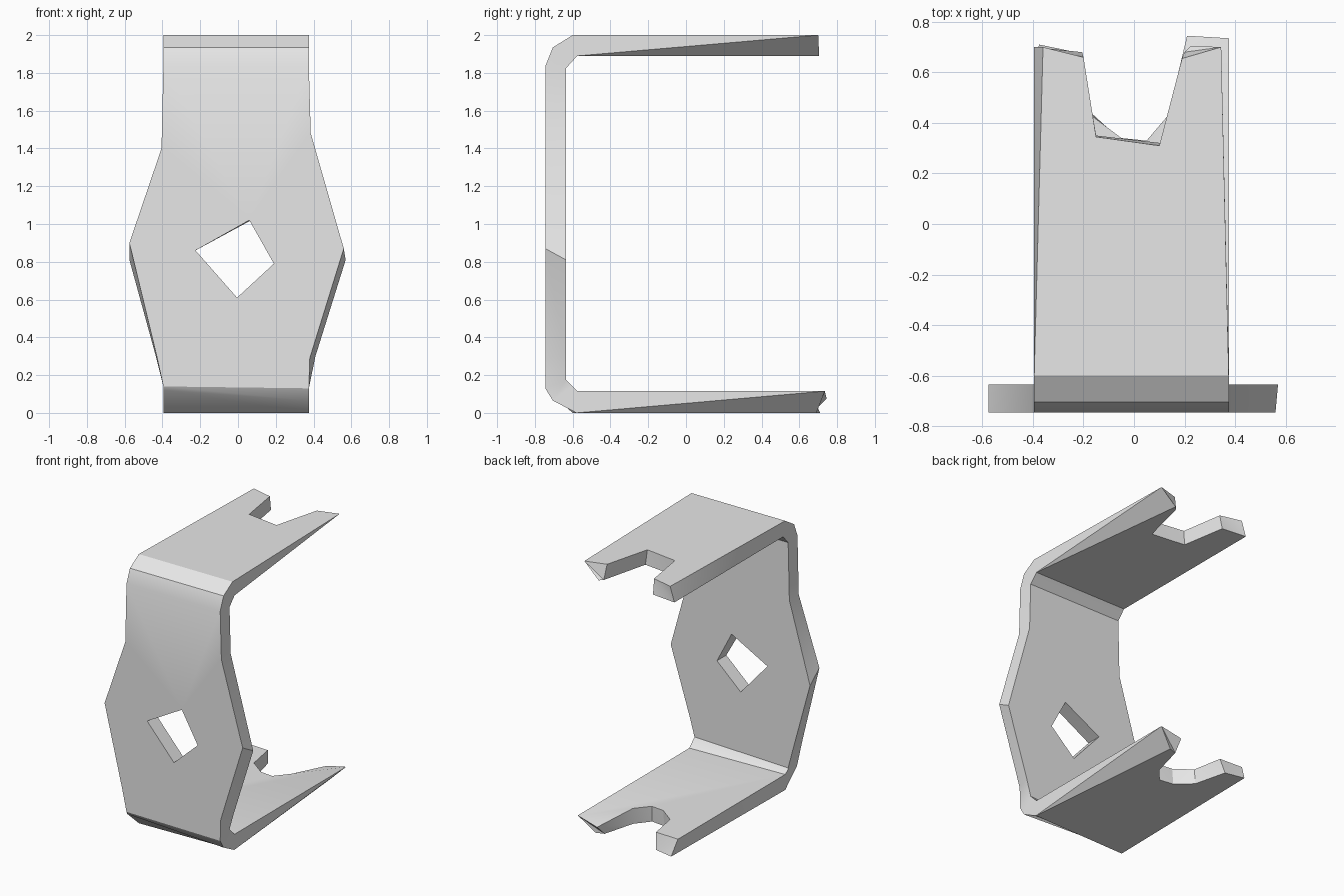
import bpy
import bmesh
import math

cube = bpy.data.objects.get("Cube")
if cube:
    bpy.data.objects.remove(cube, do_unlink=True)

# Main levels of the bent sheet: outer skin and inner skin
FRONT_OUT, FRONT_IN = -0.745, -0.635
TOP_OUT, TOP_IN = 2.0, 1.89
BASE_OUT, BASE_IN = 0.0, 0.115
LEFT_X, RIGHT_X = -0.395, 0.375

bm = bmesh.new()
inner_of = {}


def pair(outer, inner):
    """Add matching vertices on the outer and inner skins."""
    vert = bm.verts.new(outer)
    inner_of[vert] = bm.verts.new(inner)
    return vert


def bend(x, outer, inner):
    return [pair((x, *o), (x, *i)) for o, i in zip(outer, inner)]


def web(x, z, inner_x=None, inner_z=None):
    inner_x = x if inner_x is None else inner_x
    inner_z = z if inner_z is None else inner_z
    return pair((x, FRONT_OUT, z), (inner_x, FRONT_IN, inner_z))


def flange_edge(outer, inner, z_out, z_in):
    return [pair((*o, z_out), (*i, z_in)) for o, i in zip(outer, inner)]


def panel(verts):
    """Add one face on each skin."""
    bm.faces.new(verts)
    bm.faces.new([inner_of[v] for v in reversed(verts)])


# Side rails of the sheet, running from the top flange to the bottom flange
top_out = [(-0.6, TOP_OUT), (-0.705, 1.935), (FRONT_OUT, 1.835)]
top_in = [(-0.575, TOP_IN), (-0.605, 1.858), (FRONT_IN, 1.825)]
left = bend(LEFT_X, top_out, top_in)
left += [web(-0.405, 1.4), web(-0.575, 0.9, inner_z=0.81),
         web(-0.43, 0.3, inner_x=-0.435)]
left += bend(LEFT_X,
             [(FRONT_OUT, 0.14), (-0.735, 0.12), (-0.6, BASE_OUT)],
             [(FRONT_IN, 0.15), (-0.63, 0.135), (-0.6, BASE_IN)])
right = bend(RIGHT_X, top_out, top_in)
right += [web(0.385, 1.48), web(0.56, 0.87, inner_x=0.57, inner_z=0.81),
          web(0.38, 0.29, inner_x=0.41, inner_z=0.3)]
right += bend(RIGHT_X,
              [(FRONT_OUT, 0.13), (-0.705, 0.065), (-0.58, BASE_OUT)],
              [(FRONT_IN, 0.175), (-0.605, 0.145), (-0.575, BASE_IN)])

# Bend strips
for i in (0, 1, 6, 7):
    panel([left[i], right[i], right[i + 1], left[i + 1]])

# Upright web around a tilted four-sided hole
hole_left = web(-0.225, 0.86)
hole_top = web(0.06, 1.02, inner_x=0.07)
hole_right = web(0.19, 0.79)
hole_base = web(-0.005, 0.61)
panel(left[2:7] + [hole_base, hole_left, hole_top])
panel(right[2:7] + [hole_base, hole_right, hole_top])
panel([left[2], hole_top, right[2]])
panel([left[6], right[6], hole_base])

# Top flange with a notched end
top_edge = flange_edge(
    [(-0.36, 0.7), (-0.2, 0.66), (-0.15, 0.345),
     (0.1, 0.31), (0.19, 0.655), (0.345, 0.7)],
    [(LEFT_X, 0.7), (-0.205, 0.68), (-0.15, 0.35),
     (0.11, 0.32), (0.2, 0.68), (0.225, 0.705)],
    TOP_OUT, TOP_IN)
panel([left[0]] + top_edge + [right[0]])

# Bottom flange with a wider notch and a drooping right prong
base_edge = flange_edge(
    [(-0.375, 0.71), (-0.23, 0.68), (-0.17, 0.44), (-0.06, 0.34),
     (0.05, 0.325), (0.135, 0.43), (0.2, 0.67), (0.26, 0.69)],
    [(LEFT_X, 0.66), (-0.21, 0.65), (-0.17, 0.43), (-0.05, 0.34),
     (0.05, 0.33), (0.135, 0.43), (0.21, 0.745), (RIGHT_X, 0.735)],
    BASE_OUT, BASE_IN)
inner_of[base_edge[6]].co.z = 0.075
panel([left[8]] + base_edge[:6] + [base_edge[7], right[8]])
panel(base_edge[5:8])

# Close the rim between the skins, splitting each strip on its outer diagonal
rim = [e for e in bm.edges if e.is_boundary and e.verts[0] in inner_of]
for edge in rim:
    a, b = edge.verts
    c, d = inner_of[a], inner_of[b]
    if abs(a.co.x + d.co.x) > abs(b.co.x + c.co.x):
        triangles = ((a, b, d), (a, d, c))
    else:
        triangles = ((a, b, c), (b, d, c))
    for tri in triangles:
        bm.faces.new(tri)
bmesh.ops.recalc_face_normals(bm, faces=bm.faces[:])

mesh = bpy.data.meshes.new("bracket")
bm.to_mesh(mesh)
bm.free()
bracket = bpy.data.objects.new("bracket", mesh)
bpy.context.collection.objects.link(bracket)

# Plain grey finish
grey = bpy.data.materials.new("light_grey")
grey.use_nodes = True
colour = (0.8, 0.8, 0.8, 1.0)
grey.diffuse_color = colour
grey.node_tree.nodes["Principled BSDF"].inputs["Base Color"].default_value = colour
mesh.materials.append(grey)

bpy.ops.object.select_all(action="DESELECT")
bracket.select_set(True)
bpy.context.view_layer.objects.active = bracket
bpy.ops.object.shade_smooth_by_angle(angle=math.radians(30))
